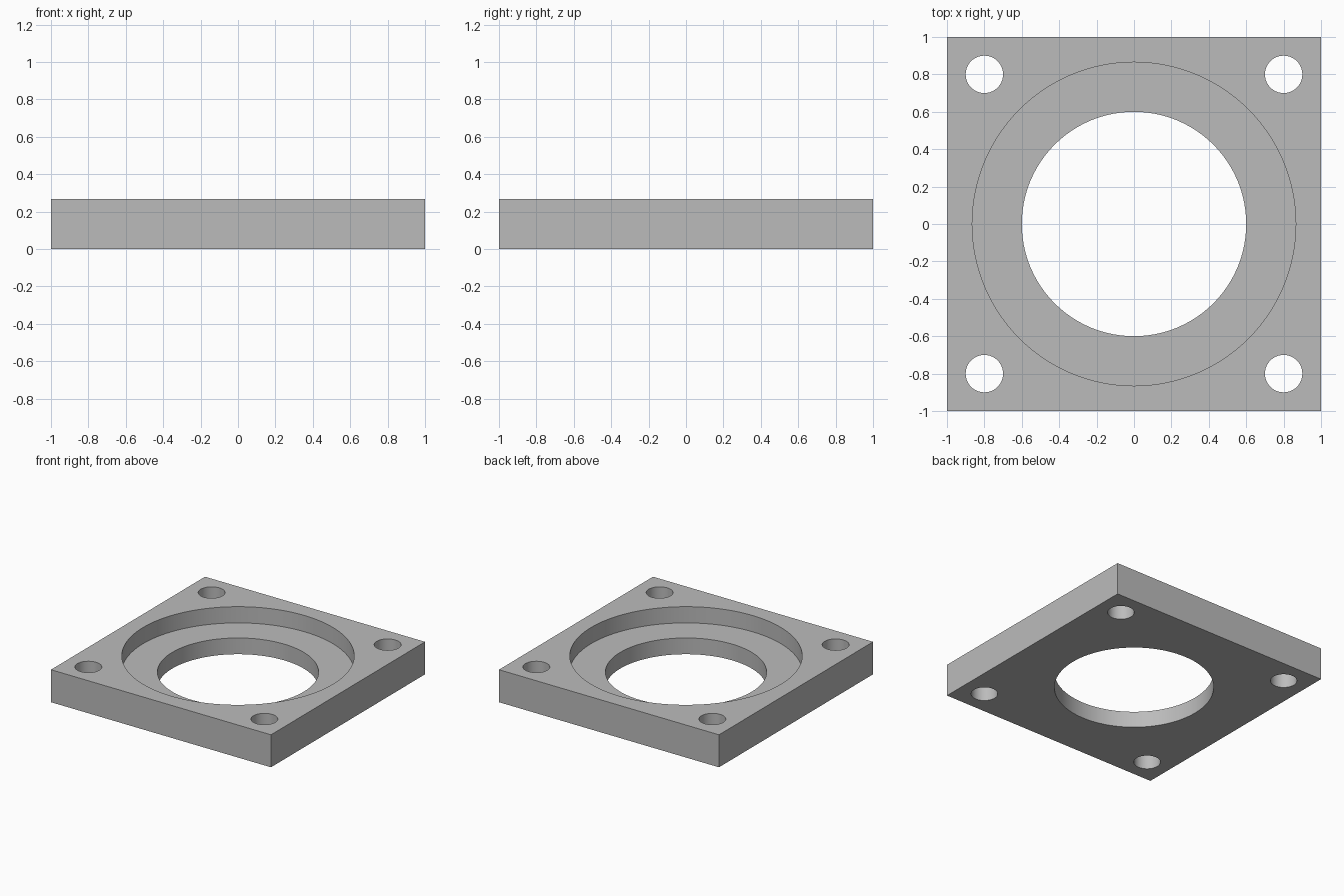
import bpy

if "Cube" in bpy.data.objects:
    bpy.data.objects.remove(bpy.data.objects["Cube"], do_unlink=True)

HEIGHT = 0.267
FLOOR = HEIGHT / 2

grey = bpy.data.materials.new("plain grey")
grey.use_nodes = True
colour = (0.5, 0.5, 0.5, 1)
grey.diffuse_color = colour
grey.node_tree.nodes["Principled BSDF"].inputs["Base Color"].default_value = colour

# Square plate
bpy.ops.mesh.primitive_cube_add(size=1, location=(0, 0, HEIGHT / 2))
plate = bpy.context.object
plate.name = "flange_plate"
plate.scale = (2, 2, HEIGHT)
bpy.ops.object.transform_apply(location=True, rotation=False, scale=True)
plate.data.materials.append(grey)


def drill(name, x, y, radius, bottom, sides):
    """Cut a round hole down from above the plate to the given height."""
    top = HEIGHT + 0.1
    bpy.ops.mesh.primitive_cylinder_add(
        vertices=sides, radius=radius, depth=top - bottom,
        location=(x, y, (top + bottom) / 2))
    cutter = bpy.context.object
    cutter.name = name
    cutter.hide_render = True
    cutter.data.materials.append(grey)
    cut = plate.modifiers.new(name, "BOOLEAN")
    cut.operation = "DIFFERENCE"
    cut.solver = "EXACT"
    cut.object = cutter
    bpy.context.view_layer.objects.active = plate
    bpy.ops.object.modifier_apply(modifier=cut.name)
    bpy.data.objects.remove(cutter, do_unlink=True)


# Stepped central bore
drill("recess_cutter", 0, 0, 0.865, FLOOR, 128)
drill("bore_cutter", 0, 0, 0.6, -0.1, 96)

# Corner bolt holes
for x in (-0.8, 0.8):
    for y in (-0.8, 0.8):
        drill("bolt_hole_cutter", x, y, 0.1, -0.1, 48)

# Smooth bore walls with crisp edges
bpy.ops.object.select_all(action="DESELECT")
plate.select_set(True)
bpy.context.view_layer.objects.active = plate
bpy.ops.object.shade_smooth_by_angle(angle=0.6)
